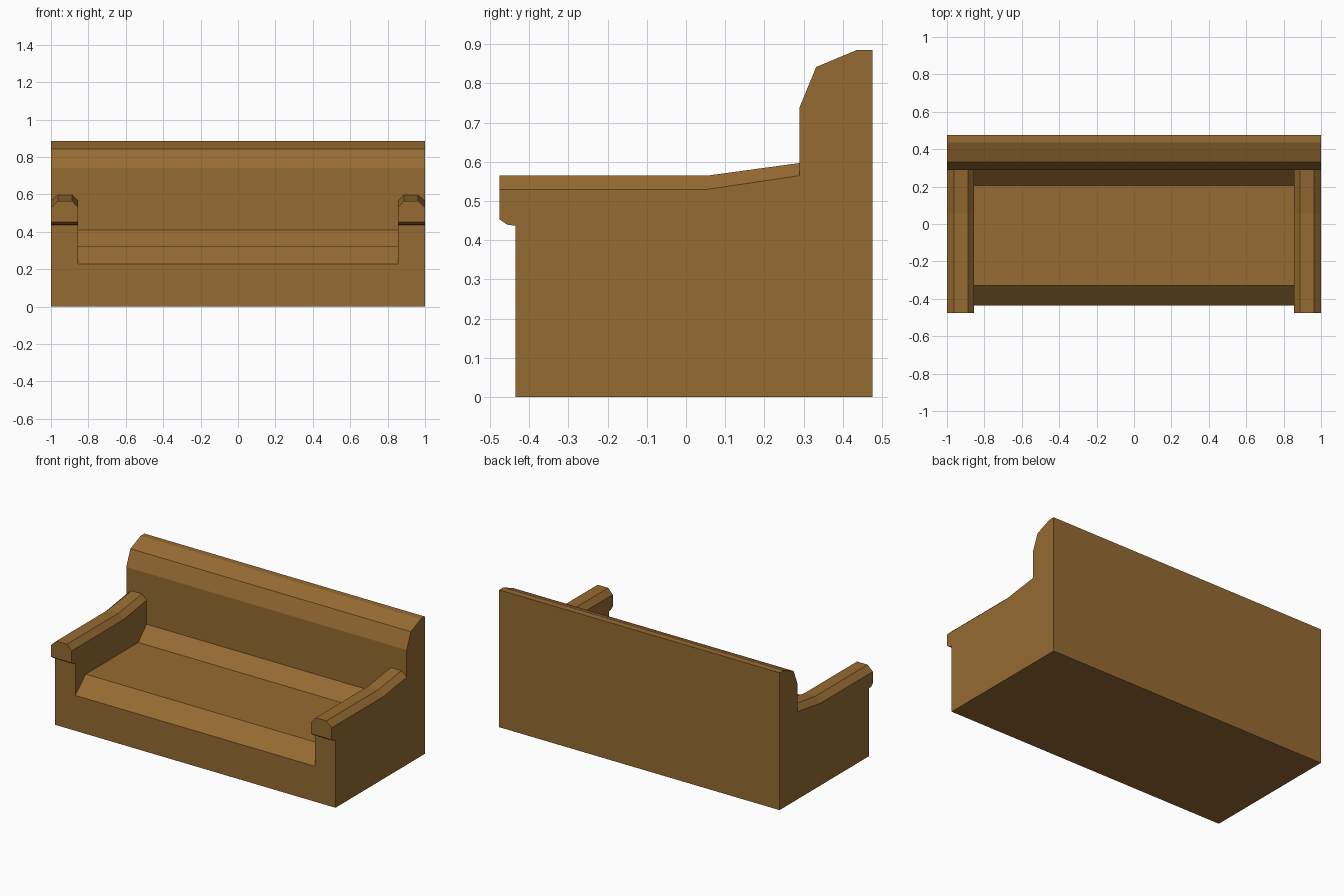
import bpy, bmesh

if "Cube" in bpy.data.objects:
    bpy.data.objects.remove(bpy.data.objects["Cube"])

wood = bpy.data.materials.new("warm brown")
wood.diffuse_color = (0.305, 0.147, 0.032, 1)
wood.use_nodes = True
wood.node_tree.nodes["Principled BSDF"].inputs["Base Color"].default_value = wood.diffuse_color

# side profiles as (y, z) points; all end with the same backrest outline
BACK = [(0.29, 0.74), (0.332, 0.842), (0.435, 0.885), (0.475, 0.885), (0.475, 0)]
SEAT = [(-0.435, 0.228), (-0.33, 0.325), (0.205, 0.325), (0.29, 0.41)]


def arm_profile(top, rear):
    return [(-0.435, 0), (-0.435, 0.437), (-0.457, 0.440), (-0.475, 0.453),
            (-0.475, top), (0.055, top), (0.29, rear)] + BACK


low = arm_profile(0.53, 0.565)
high = arm_profile(0.565, 0.597)
seat = [(-0.435, 0)] + SEAT + BACK

bm = bmesh.new()


def ring(x, profile):
    return [bm.verts.new((x, y, z)) for y, z in profile]


def skin(a, b):
    n = len(a)
    for i in range(n):
        j = (i + 1) % n
        bm.faces.new((a[i], a[j], b[j], b[i]))


# arms: chamfered sections from the outer side to the inner wall
inner_seats = []
for s in (-1, 1):
    rings = [ring(s * x, p) for x, p in
             ((1.0, low), (0.963, high), (0.887, high), (0.855, low))]
    for a, b in zip(rings, rings[1:]):
        skin(a, b)
    bm.faces.new(rings[0])                       # outer side
    inner = ring(s * 0.855, seat)
    bm.faces.new(inner[1:5] + rings[-1][6:0:-1])  # inner arm wall
    inner_seats.append(inner)

# seat and backrest span between the arms
skin(*inner_seats)

bmesh.ops.remove_doubles(bm, verts=bm.verts, dist=0.0005)
bmesh.ops.recalc_face_normals(bm, faces=bm.faces)
mesh = bpy.data.meshes.new("sofa")
bm.to_mesh(mesh)
bm.free()
mesh.materials.append(wood)
sofa = bpy.data.objects.new("sofa", mesh)
bpy.context.collection.objects.link(sofa)
